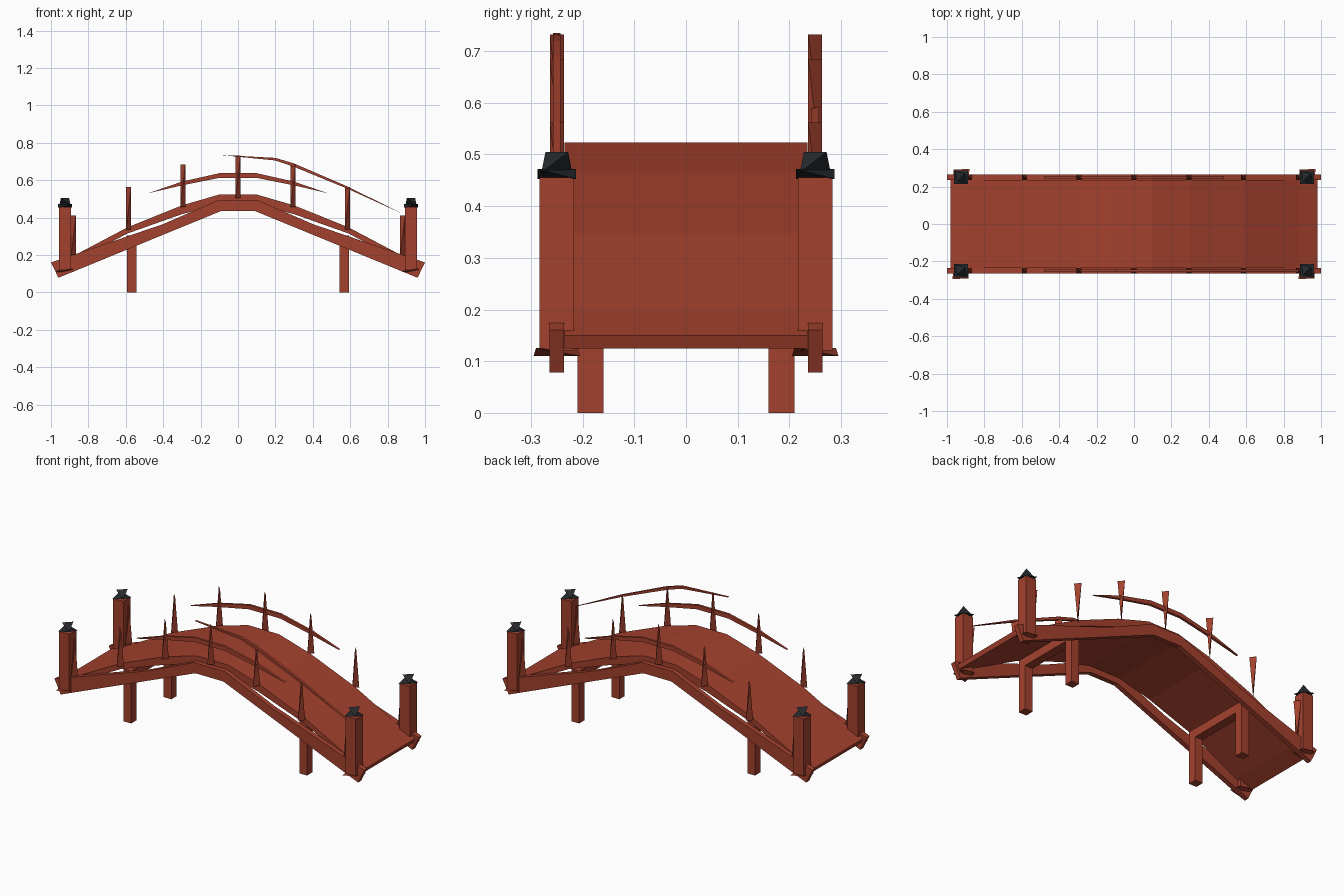
import bpy, bmesh

cube = bpy.data.objects.get("Cube")
if cube:
    bpy.data.objects.remove(cube, do_unlink=True)


def material(name, rgb):
    m = bpy.data.materials.new(name)
    m.use_nodes = True
    m.diffuse_color = (*rgb, 1)
    m.node_tree.nodes["Principled BSDF"].inputs["Base Color"].default_value = (*rgb, 1)
    return m


RED = material("red_painted_wood", (0.37, 0.053, 0.027))
BLACK = material("black_cap", (0.02, 0.023, 0.026))


def finish(name, bm, mat):
    bmesh.ops.remove_doubles(bm, verts=bm.verts, dist=0.0005)
    bmesh.ops.recalc_face_normals(bm, faces=bm.faces)
    mesh = bpy.data.meshes.new(name)
    bm.to_mesh(mesh)
    bm.free()
    mesh.materials.append(mat)
    bpy.context.collection.objects.link(bpy.data.objects.new(name, mesh))


def box(name, centre, size, mat=RED):
    bm = bmesh.new()
    bmesh.ops.create_cube(bm, size=1)
    bmesh.ops.scale(bm, vec=size, verts=bm.verts)
    bmesh.ops.translate(bm, vec=centre, verts=bm.verts)
    finish(name, bm, mat)


def wedge(name, x, y, z0, z1, r0, r1, mat=RED, flip=1):
    """Four-sided sliver: a diagonal bottom edge and a crossing top edge."""
    bm = bmesh.new()
    v = [bm.verts.new(p) for p in (
        (x - r0, y - r0 * flip, z0), (x + r0, y + r0 * flip, z0),
        (x - r1, y + r1 * flip, z1), (x + r1, y - r1 * flip, z1))]
    for skip in range(4):
        bm.faces.new([v[i] for i in range(4) if i != skip])
    finish(name, bm, mat)


def strip(name, top, bottom, y0, y1, mat=RED):
    """Bar of constant width whose top and bottom follow two paths."""
    bm = bmesh.new()
    rings = [[bm.verts.new((p[0], y, p[1])) for p, y in
              ((t, y0), (t, y1), (b, y1), (b, y0))] for t, b in zip(top, bottom)]
    for a, b in zip(rings, rings[1:]):
        for i in range(4):
            j = (i + 1) % 4
            bm.faces.new((a[i], a[j], b[j], b[i]))
    bm.faces.new(rings[0])
    bm.faces.new(rings[-1])
    bmesh.ops.dissolve_degenerate(bm, dist=0.0005, edges=bm.edges)
    finish(name, bm, mat)


def mirrored(half):
    return [(-x, z) for x, z in reversed(half)] + list(half)


# Arched deck
strip("deck",
      mirrored([(0.1, 0.523), (0.3, 0.465), (0.59, 0.348), (0.88, 0.195), (0.98, 0.15)]),
      mirrored([(0.1, 0.47), (0.3, 0.418), (0.59, 0.315), (0.88, 0.165), (0.97, 0.125)]),
      -0.235, 0.235)

beam_top = mirrored([(0.1, 0.495), (0.4, 0.365), (1.0, 0.16)])
beam_low = mirrored([(0.09, 0.435), (0.4, 0.308), (0.96, 0.078)])
mid_top = mirrored([(0.1, 0.637), (0.3, 0.592), (0.48, 0.53)])
mid_low = mirrored([(0.1, 0.612), (0.3, 0.572), (0.48, 0.53)])

for side, s in (("front", -1), ("back", 1)):
    y = 0.25 * s
    # Side beam and middle handrail
    strip(side + "_beam", beam_top, beam_low, y - 0.014, y + 0.014)
    strip(side + "_middle_rail", mid_top, mid_low, y - 0.007, y + 0.007)

    # Slender balusters
    for i, (x, z) in enumerate(mirrored([(0.295, 0.457), (0.585, 0.335), (0.88, 0.185)])
                               + [(0, 0.505)]):
        wedge(f"{side}_baluster_{i}", x, y, z, z + 0.227, 0.0135, 0.0135)

    for end, e in (("left", 1), ("right", -1)):
        x = 0.925 * e
        tag = f"{side}_{end}"
        # End post with foot and two-tier cap
        box(tag + "_post", (x, y, 0.288), (0.066, 0.066, 0.335))
        wedge(tag + "_foot", x, y, 0.11, 0.126, 0.045, 0.04)
        wedge(tag + "_cap_base", x, y, 0.453, 0.472, 0.037, 0.037, BLACK)
        wedge(tag + "_cap_top", x, y, 0.465, 0.505, 0.03, 0.022, BLACK, -1)
        # Support leg
        box(tag + "_leg", (0.568 * e, 0.185 * s, 0.15), (0.05, 0.05, 0.3))

# Cross pieces joining each pair of legs
for end, e in (("left", 1), ("right", -1)):
    box(end + "_cross_piece", (0.568 * e, 0, 0.28), (0.05, 0.42, 0.05))

# Upper handrail, on the front side only
path = [(-0.1, 0.735, 0), (0.2, 0.712, 0.007), (0.3, 0.68, 0.009),
        (0.59, 0.558, 0.006), (0.88, 0.42, 0)]
strip("front_upper_rail", [(x, z + t) for x, z, t in path],
      [(x, z - t) for x, z, t in path], -0.257, -0.243)
